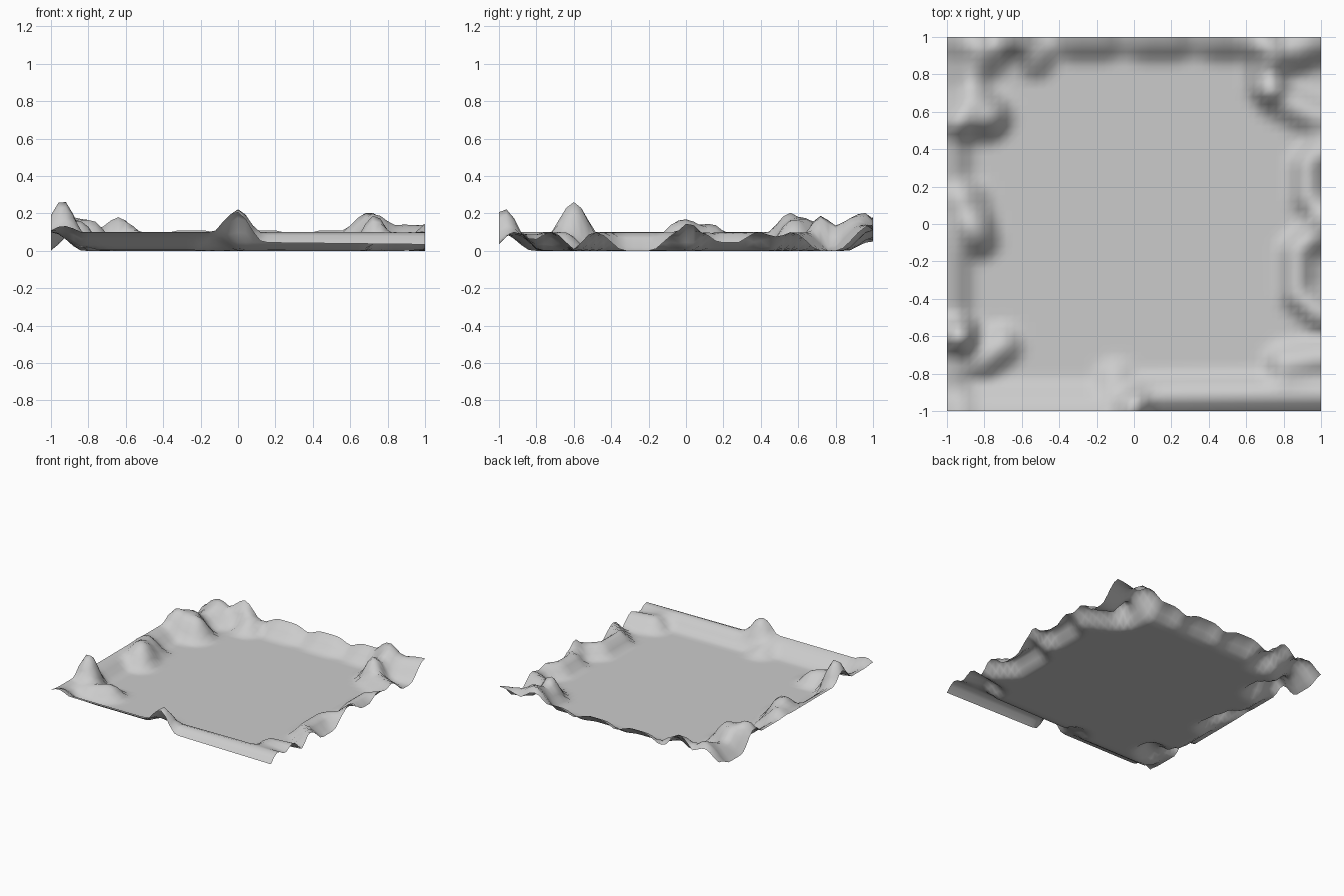
import bpy, bmesh
from mathutils import Vector

if "Cube" in bpy.data.objects:
    bpy.data.objects.remove(bpy.data.objects["Cube"])

STEP = 0.10  # height of one normal brush stroke
strokes = []


def ridge(*path, h=STEP, r=0.14):
    strokes.append((h, r, [Vector(p) for p in path]))


def hook(y, half, depth):
    """U-shaped ridge that leaves the right edge and returns to it."""
    inner = 1 - depth
    ridge((1, y - half), (inner, y - half / 2), (inner, y + half / 2), (1, y + half), r=0.12)


# Straight rims
ridge((-1, -1), (-1, 0.5), r=0.17)
ridge((-0.85, -1), (-0.1, -1), r=0.18)
ridge((0.05, -0.92), (1, -0.91))
ridge((-1, 1), (0.65, 1), h=STEP / 2)

# Right edge hooks and spurs
hook(0.23, 0.17, 0.07)
hook(-0.26, 0.23, 0.13)
ridge((0.81, -0.75), (1, -0.72))
ridge((0.76, 0.68), (1, 0.56))

# Even scallops along the back edge
for i in range(3):
    x = -0.25 + 0.38 * i
    ridge((x - 0.06, 1), (x + 0.06, 1), h=STEP * 0.6, r=0.17)

# Corner hills
ridge((0.69, 0.95), (0.71, 0.75), h=0.13)
ridge((0.82, 0.93), (1, 1), h=0.14, r=0.18)
ridge((-0.9, 0.58), (-0.79, 0.58), h=0.17, r=0.17)
ridge((-0.87, 0.72), (-0.87, 0.95))
ridge((-0.82, -0.73), (-0.71, -0.65))
ridge((-0.88, 0.13), (-0.83, -0.08))

# Single peaks
for x, y, h in [(-0.92, -0.6, 0.2), (-0.85, -0.02, 0.06), (-0.76, 0.9, 0.08),
                (-0.64, 1, 0.13), (-0.53, 0.89, 0.09), (0, -0.99, 0.13), (-0.1, -0.84, 0.06)]:
    ridge((x, y), h=h)


def segment_distance(p, a, b):
    d = b - a
    t = (p - a).dot(d) / d.length_squared if d.length else 0
    return (p - a.lerp(b, max(0, min(1, t)))).length


def height(x, y):
    p, z = Vector((x, y)), 0.0
    for h, r, path in strokes:
        near = min(segment_distance(p, a, b) for a, b in zip(path, path[1:] or path))
        if near < r:
            z += h * (1 - (near / r) ** 2) ** 2
    return z


# Terrain sheet
bm = bmesh.new()
bmesh.ops.create_grid(bm, x_segments=50, y_segments=50, size=1)
for v in bm.verts:
    v.co.z = height(v.co.x, v.co.y)
for f in bm.faces:
    f.smooth = True
mesh = bpy.data.meshes.new("terrain")
bm.to_mesh(mesh)
bm.free()
bpy.context.collection.objects.link(bpy.data.objects.new("terrain", mesh))
